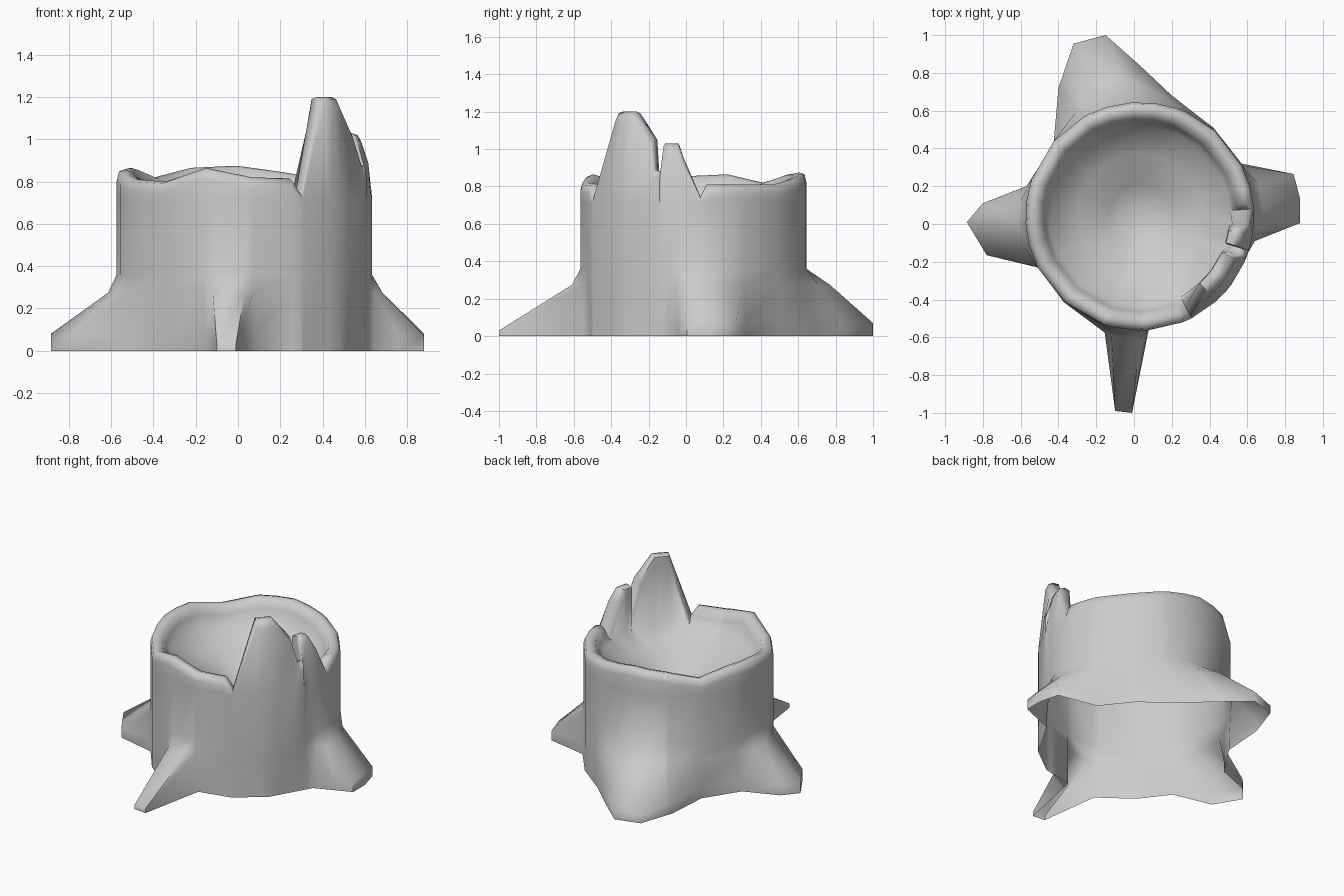
import bpy, bmesh, math

if "Cube" in bpy.data.objects:
    bpy.data.objects.remove(bpy.data.objects["Cube"])

CX, CY, R = 0.03, 0.04, 0.605

# ground outline with root tips: angle on trunk, x, y, tip height, knee bulge
BASE = [
    (3.8, .88, .13, .08, .2), (15, .845, .265, .07, .2), (26.3, .57, .32, .07, .1),
    (48.8, .42, .51, .07, .1), (66, .2, .68, .07, .25), (82, .03, .84, .07, .35),
    (93.8, -.15, 1.0, .07, .35), (106, -.32, .955, .05, .35), (119, -.40, .72, .07, .25),
    (138.8, -.42, .43, .07, .1), (161.3, -.57, .2, .07, .1), (172, -.8, .11, .07, .13),
    (183.8, -.885, .01, .08, .13), (194, -.78, -.165, .07, .13), (206.3, -.51, -.23, .07, .1),
    (228.8, -.37, -.415, .07, .1), (251.3, -.155, -.575, .07, .1), (255.5, -.10, -.99, .03, .1),
    (270.5, -.01, -1.0, .03, .1), (273.8, .08, -.55, .07, .1), (296.3, .30, -.50, .07, .1),
    (318.8, .485, -.36, .07, .1), (347, .64, -.09, .07, .1), (355, .88, .005, .07, .2),
]
# broken rim: angle, height
RIM = [
    (3.8, .745), (7, .81), (26.3, .81), (48.8, .81), (71.3, .845), (93.8, .875),
    (116.3, .865), (138.8, .82), (161.3, .865), (183.8, .855), (206.3, .81), (228.8, .80),
    (251.3, .865), (273.8, .82), (292, .815), (297, .745), (312, 1.2), (323.5, 1.2),
    (336, 1.06), (339, .89), (342.5, .88), (343, 1.03), (351, 1.03),
]


def sample(table, a):
    """Linear lookup by angle, wrapping round the circle."""
    ext = [(table[-1][0] - 360, *table[-1][1:])] + table + [(table[0][0] + 360, *table[0][1:])]
    for p, q in zip(ext, ext[1:]):
        if p[0] <= a <= q[0]:
            t = (a - p[0]) / (q[0] - p[0])
            return [u + (v - u) * t for u, v in zip(p[1:], q[1:])]


def wall(a, r):
    """Point on the round trunk at radius r."""
    return CX + r * math.cos(math.radians(a)), CY + r * math.sin(math.radians(a))


def column(a):
    """One vertical strip: root, wall, rim lip and bowl."""
    x, y, tip, bulge = sample(BASE, a)
    top = sample(RIM, a)[0]
    wx, wy = wall(a, R)
    pts = [(x, y, 0), (x, y, tip),
           (wx + (x - wx) * bulge, wy + (y - wy) * bulge, .275), (wx, wy, .36)]
    lean = min(.055, max(0, top - .88) * .35)
    lip = min(.05, (top - .7) * .5)
    for r, z in [(R, .72), (R - lean * .8, top - lip), (R - .01 - lean, top - .01),
                 (R - .04 - lean, top), (R - .075 - lean, top - .01),
                 (R - .10 - lean * .6, top - lip - .01), (R - .125, .715),
                 (.33, .64), (.17, .55)]:
        pts.append((*wall(a, r), z))
    return pts


# hollow stump: strips joined round the circle, bowl closed, underside open
angles = sorted({p[0] for p in BASE} | {p[0] for p in RIM})
bm = bmesh.new()
cols = [[bm.verts.new(p) for p in column(a)] for a in angles]
centre = bm.verts.new((CX, CY, .46))
for i, c in enumerate(cols):
    d = cols[(i + 1) % len(cols)]
    for j in range(len(c) - 1):
        bm.faces.new((c[j], d[j], d[j + 1], c[j + 1]))
    bm.faces.new((c[-1], d[-1], centre))
mesh = bpy.data.meshes.new("tree_stump")
bm.to_mesh(mesh)
bm.free()
stump = bpy.data.objects.new("tree_stump", mesh)
bpy.context.collection.objects.link(stump)
bpy.context.view_layer.objects.active = stump
stump.select_set(True)
bpy.ops.object.shade_smooth_by_angle(angle=math.radians(66))
